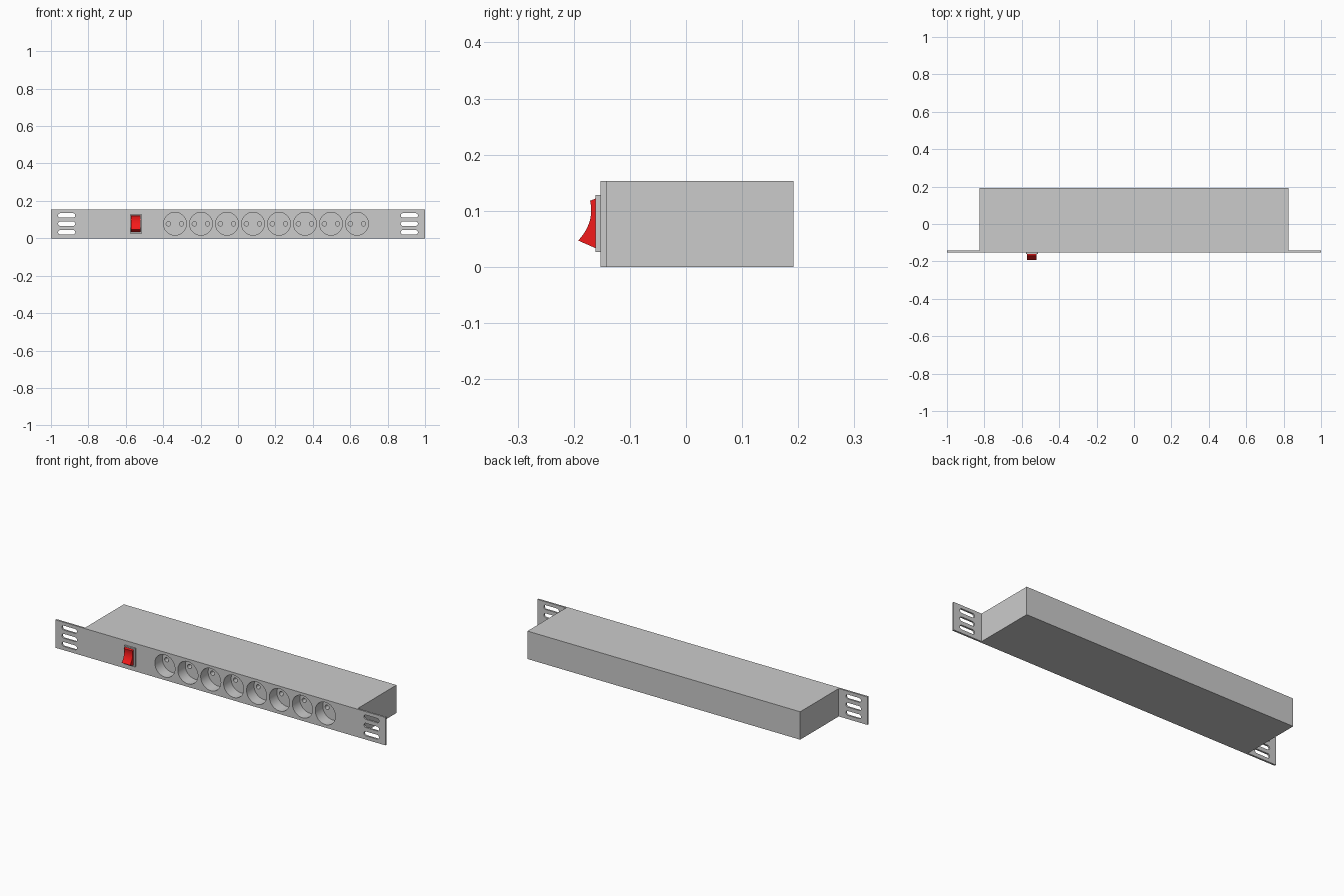
import bpy, bmesh, math
from mathutils import Matrix, Vector

if "Cube" in bpy.data.objects:
    bpy.data.objects.remove(bpy.data.objects["Cube"])

H = 0.153            # height of the unit
FRONT = -0.152       # y of the face plate
MID = H / 2 + 0.001  # height of the socket row


def add_prism(bm, pts, offset):
    """Extrude a closed outline of 3D points along an offset."""
    face = bm.faces.new([bm.verts.new(p) for p in pts])
    ext = bmesh.ops.extrude_face_region(bm, geom=[face])
    bmesh.ops.translate(bm, vec=offset,
                        verts=[v for v in ext["geom"] if isinstance(v, bmesh.types.BMVert)])


def add_cylinder(bm, x, z, radius, y0, y1, sides):
    """Cylinder along y."""
    mat = Matrix.Translation((x, (y0 + y1) / 2, z)) @ Matrix.Rotation(math.pi / 2, 4, 'X')
    bmesh.ops.create_cone(bm, cap_ends=True, segments=sides, radius1=radius,
                          radius2=radius, depth=y1 - y0, matrix=mat)


def finish(bm, name, color=None):
    bmesh.ops.recalc_face_normals(bm, faces=bm.faces[:])
    me = bpy.data.meshes.new(name)
    bm.to_mesh(me)
    bm.free()
    ob = bpy.data.objects.new(name, me)
    bpy.context.collection.objects.link(ob)
    if color:
        mat = bpy.data.materials.new(name + "_color")
        mat.diffuse_color = color
        mat.use_nodes = True
        mat.node_tree.nodes["Principled BSDF"].inputs["Base Color"].default_value = mat.diffuse_color
        me.materials.append(mat)
    return ob


def cut(target, cutter):
    """Subtract the cutter and remove it."""
    mod = target.modifiers.new("cut", 'BOOLEAN')
    mod.operation, mod.solver, mod.object = 'DIFFERENCE', 'EXACT', cutter
    bpy.context.view_layer.objects.active = target
    bpy.ops.object.modifier_apply(modifier=mod.name)
    bpy.data.objects.remove(cutter)


# Housing: box and wider face plate as one T-shaped outline
bm = bmesh.new()
half = [(1, FRONT), (1, -0.142), (0.827, -0.142), (0.827, 0.192)]
outline = half + [(-x, y) for x, y in reversed(half)]
add_prism(bm, [(x, y, 0) for x, y in outline], Vector((0, 0, H)))
housing = finish(bm, "housing")

# Socket wells and rack mounting slots
sockets = [-0.337 + 0.139 * i for i in range(8)]
bm = bmesh.new()
for x in sockets:
    add_cylinder(bm, x, MID, 0.061, FRONT - 0.05, FRONT + 0.065, 48)
for side in (-1, 1):
    for z in (MID - 0.045, MID, MID + 0.045):
        pts = []
        for k in range(18):
            end = 1 if k < 9 else -1
            a = -math.pi / 2 + math.pi * (k % 9) / 8 + (0 if end > 0 else math.pi)
            pts.append((side * 0.916 + end * 0.034 + 0.012 * math.cos(a),
                        FRONT - 0.05, z + 0.012 * math.sin(a)))
        add_prism(bm, pts, Vector((0, 0.1, 0)))
cut(housing, finish(bm, "opening_cutter"))

# Pin holes in the floor of each well
bm = bmesh.new()
for x in sockets:
    for dx in (-0.035, 0.035):
        add_cylinder(bm, x + dx, MID, 0.012, FRONT + 0.04, FRONT + 0.10, 20)
cut(housing, finish(bm, "pin_hole_cutter"))

housing.select_set(True)
bpy.ops.object.shade_smooth_by_angle(angle=math.radians(30))
housing.select_set(False)

# Switch frame
SX = -0.546
bm = bmesh.new()
add_prism(bm, [(SX + sx * 0.0325, FRONT + 0.001, MID + sz * 0.051)
               for sx, sz in ((-1, -1), (1, -1), (1, 1), (-1, 1))], Vector((0, -0.010, 0)))
finish(bm, "switch_frame")

# Red rocker with a concave front
a, c, b = Vector((-0.171, 0.118)), Vector((-0.162, 0.080)), Vector((-0.192, 0.047))
curve = [a * (1 - t) ** 2 + c * 2 * t * (1 - t) + b * t * t for t in (i / 12 for i in range(13))]
profile = [(-0.158, 0.123)] + [tuple(p) for p in curve] + [(-0.158, 0.032)]
bm = bmesh.new()
add_prism(bm, [(SX - 0.0255, y, z) for y, z in profile], Vector((0.051, 0, 0)))
rocker = finish(bm, "switch_rocker", (0.9, 0.01, 0.01, 1))
rocker.select_set(True)
bpy.context.view_layer.objects.active = rocker
bpy.ops.object.shade_smooth_by_angle(angle=math.radians(30))
